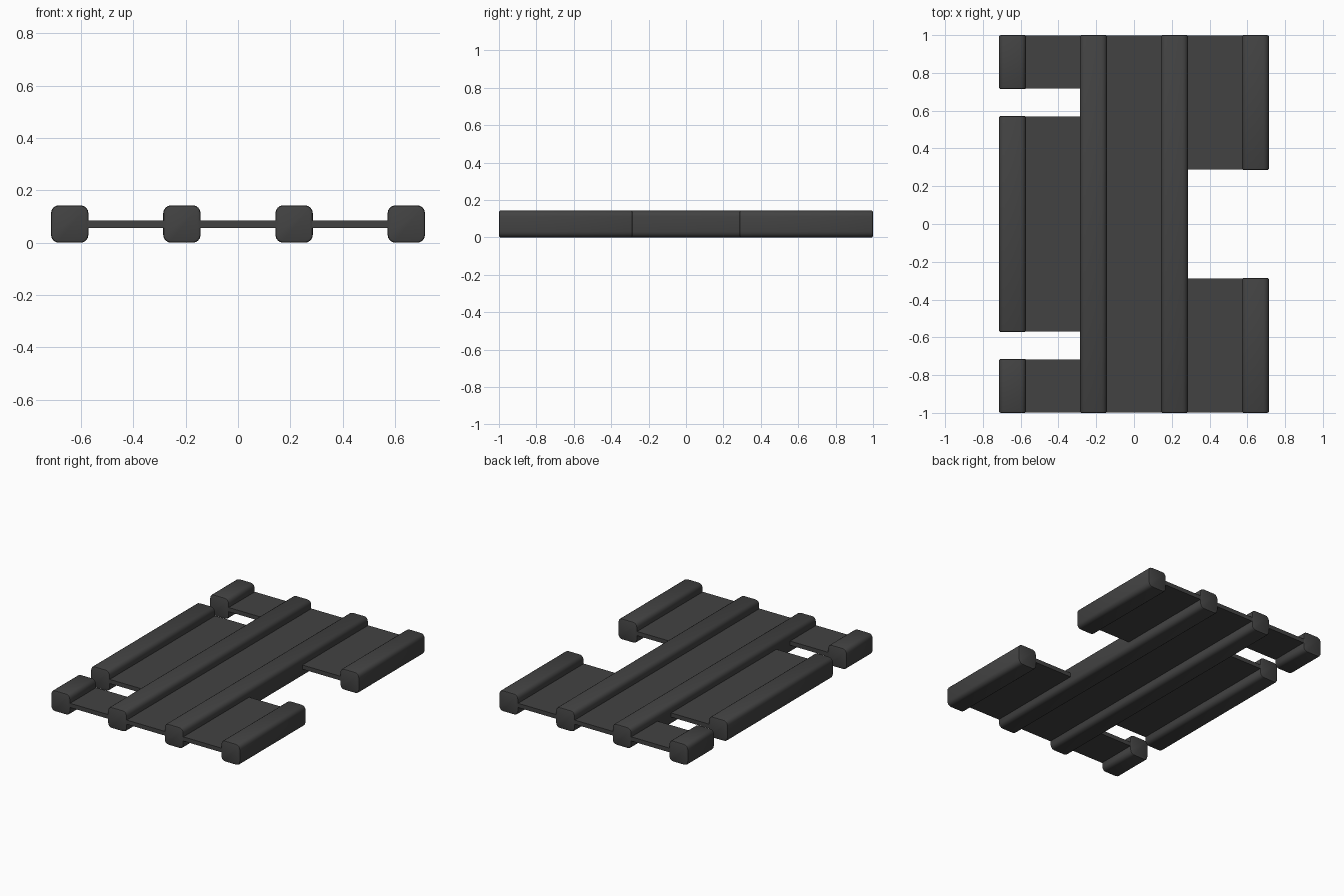
import bpy, bmesh

if "Cube" in bpy.data.objects:
    bpy.data.objects.remove(bpy.data.objects["Cube"])

U = 1 / 7          # module: one bar width
MID_Z = U / 2
PLATE_T = U / 5

mat = bpy.data.materials.new("dark_grey")
mat.diffuse_color = (0.055, 0.055, 0.055, 1)
mat.use_nodes = True
mat.node_tree.nodes["Principled BSDF"].inputs["Base Color"].default_value = mat.diffuse_color


def box(name, x0, x1, y0, y1, height, long_round=0.0, end_round=0.0):
    bm = bmesh.new()
    bmesh.ops.create_cube(bm, size=1)
    for v in bm.verts:
        v.co.x *= x1 - x0
        v.co.y *= y1 - y0
        v.co.z *= height
    half = (y1 - y0) / 2
    if long_round:
        edges = [e for e in bm.edges
                 if abs(e.verts[0].co.y - e.verts[1].co.y) > half]
        bmesh.ops.bevel(bm, geom=edges, offset=long_round, segments=4,
                        profile=0.5, affect='EDGES')
    if end_round:
        edges = [e for e in bm.edges
                 if all(abs(abs(v.co.y) - half) < 1e-5 for v in e.verts)
                 and e.verts[0].co.y * e.verts[1].co.y > 0]
        bmesh.ops.bevel(bm, geom=edges, offset=end_round, segments=2,
                        profile=0.5, affect='EDGES')
    mesh = bpy.data.meshes.new(name)
    bm.to_mesh(mesh)
    bm.free()
    ob = bpy.data.objects.new(name, mesh)
    ob.location = ((x0 + x1) / 2, (y0 + y1) / 2, MID_Z)
    bpy.context.collection.objects.link(ob)
    mesh.materials.append(mat)
    bpy.ops.object.select_all(action='DESELECT')
    ob.select_set(True)
    bpy.context.view_layer.objects.active = ob
    bpy.ops.object.shade_smooth_by_angle(angle=0.6)
    return ob


def bar(name, x, y0, y1):
    box(name, (x - 0.5) * U, (x + 0.5) * U, y0 * U, y1 * U, U, 0.03, 0.008)


def plate(name, xa, xb, y0, y1):
    # runs slightly into the bars on both sides, just inside their ends
    box(name, (xa + 0.45) * U, (xb - 0.45) * U,
        y0 * U + 0.002, y1 * U - 0.002, PLATE_T)


# Two full-length centre bars and the web between them
bar("centre_bar_left", -1.5, -7, 7)
bar("centre_bar_right", 1.5, -7, 7)
plate("centre_plate", -1.5, 1.5, -7, 7)

# Left side: short, long, short
for label, y0, y1 in (("front", -7, -5), ("middle", -4, 4), ("back", 5, 7)):
    bar(f"left_bar_{label}", -4.5, y0, y1)
    plate(f"left_plate_{label}", -4.5, -1.5, y0, y1)

# Right side: two segments with a wide gap
for label, y0, y1 in (("front", -7, -2), ("back", 2, 7)):
    bar(f"right_bar_{label}", 4.5, y0, y1)
    plate(f"right_plate_{label}", 1.5, 4.5, y0, y1)
